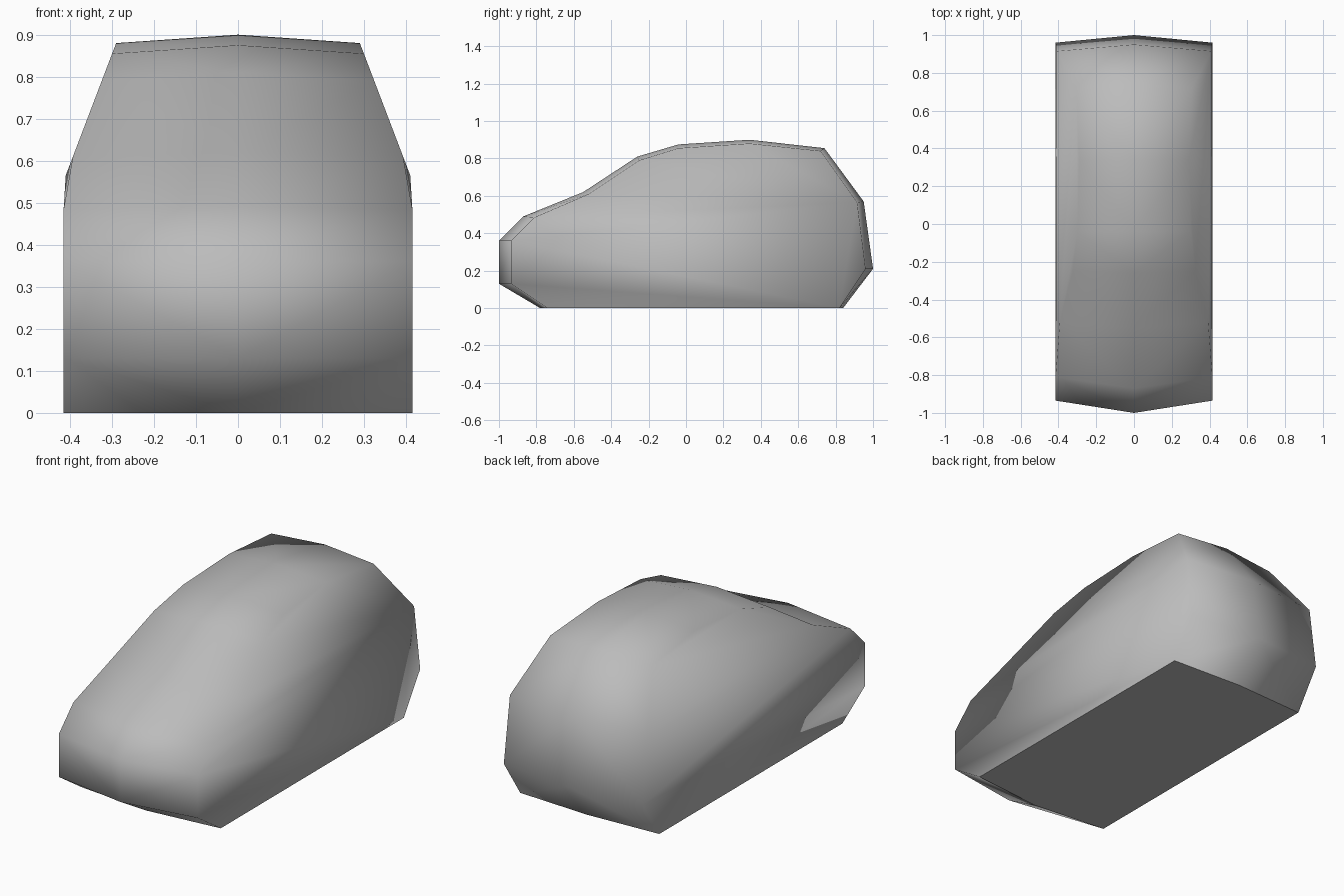
import bpy
import bmesh

cube = bpy.data.objects.get("Cube")
if cube:
    bpy.data.objects.remove(cube, do_unlink=True)

# Profile stations: centre line (y, z), then side edge (y, z)
STATIONS = [
    (-0.78, 0.00, -0.74, 0.00),
    (-1.00, 0.13, -0.935, 0.13),
    (-1.00, 0.36, -0.935, 0.36),
    (-0.87, 0.49, -0.81, 0.485),
    (-0.55, 0.62, -0.52, 0.61),
    (-0.26, 0.81, -0.25, 0.79),
    (-0.04, 0.875, -0.04, 0.855),
    (0.34, 0.90, 0.34, 0.88),
    (0.74, 0.855, 0.72, 0.84),
    (0.95, 0.57, 0.915, 0.565),
    (1.00, 0.21, 0.96, 0.21),
    (0.84, 0.00, 0.82, 0.00),
]
BELT_FRONT, BELT_REAR = 3, 9


def half_width(z):
    # Upright below the belt, leaning inward above it
    return 0.415 if z < 0.5 else 0.41 - (z - 0.565) * 0.381


bm = bmesh.new()
centre = [bm.verts.new((0, cy, cz)) for cy, cz, _, _ in STATIONS]
count = len(STATIONS)

for side in (-1, 1):
    edge = [bm.verts.new((side * half_width(z), y, z)) for _, _, y, z in STATIONS]
    # Crowned strip over nose, roof, tail, and closing underneath as the floor
    for i in range(count):
        j = (i + 1) % count
        bm.faces.new((centre[i], centre[j], edge[j], edge[i]))
    # Side panels above and below the belt line
    bm.faces.new(edge[BELT_FRONT:BELT_REAR + 1])
    bm.faces.new(edge[:BELT_FRONT + 1] + edge[BELT_REAR:])

bmesh.ops.recalc_face_normals(bm, faces=bm.faces)

# Smooth shell with a crisp flat floor
for face in bm.faces:
    face.smooth = True
for face in bm.faces:
    if all(v.co.z < 0.001 for v in face.verts):
        face.smooth = False
        for e in face.edges:
            e.smooth = False

mesh = bpy.data.meshes.new("body_shell")
bm.to_mesh(mesh)
bm.free()

# Single grey finish
grey = bpy.data.materials.new("plain_grey")
grey.use_nodes = True
colour = (0.5, 0.5, 0.5, 1.0)
grey.diffuse_color = colour
grey.node_tree.nodes["Principled BSDF"].inputs["Base Color"].default_value = colour
mesh.materials.append(grey)

body = bpy.data.objects.new("body_shell", mesh)
bpy.context.collection.objects.link(body)
